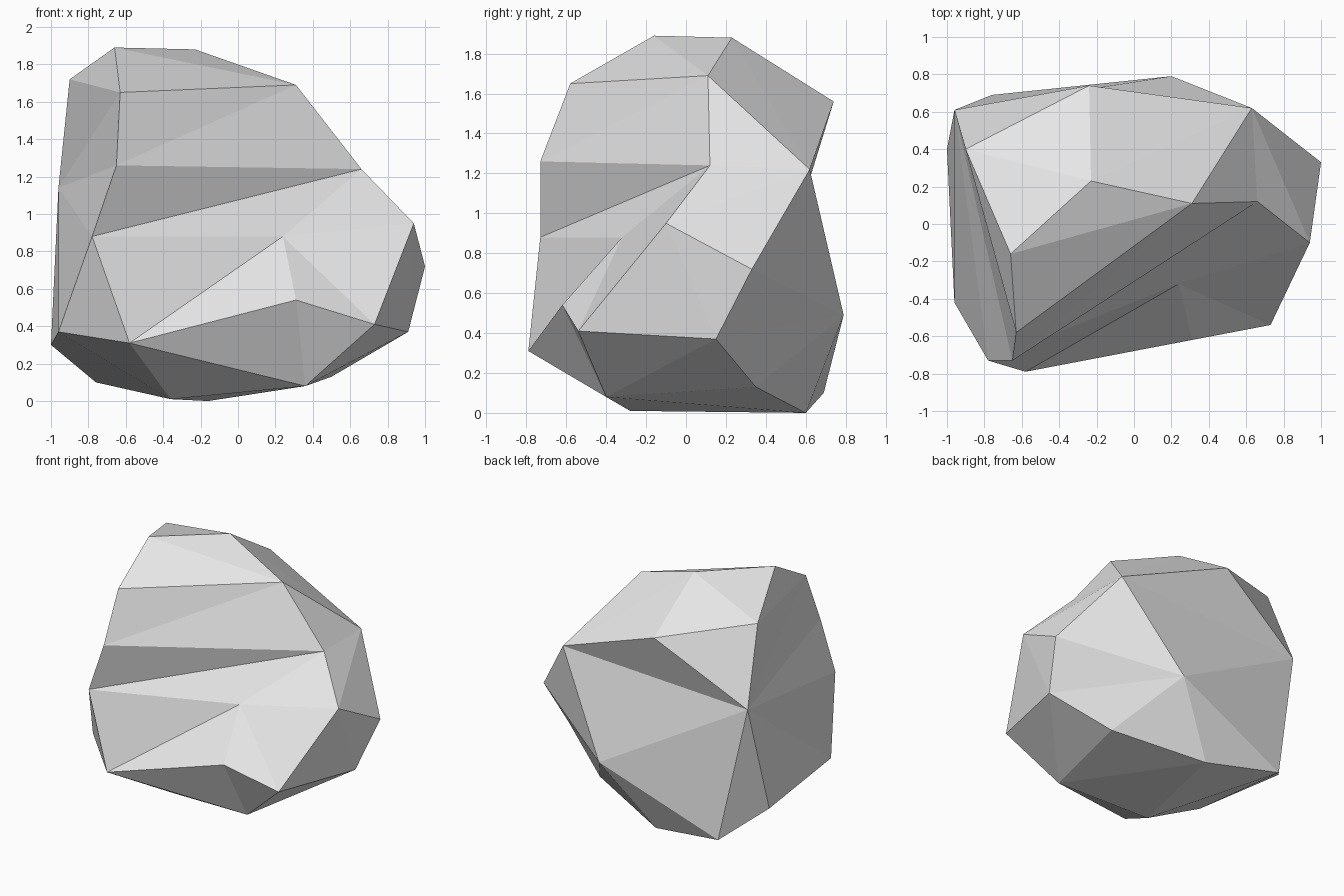
import bpy
import bmesh

# Remove the default cube only
default_cube = bpy.data.objects.get("Cube")
if default_cube:
    bpy.data.objects.remove(default_cube, do_unlink=True)


def make_material(name, colour):
    material = bpy.data.materials.new(name)
    material.use_nodes = True
    material.diffuse_color = colour
    shader = material.node_tree.nodes["Principled BSDF"]
    shader.inputs["Base Color"].default_value = colour
    shader.inputs["Roughness"].default_value = 0.9
    return material


# Corner points of the boulder, grouped by where they sit
crown = {
    "A": (-.66, -.16, 1.89), "B": (-.23, .23, 1.88), "C": (.31, .11, 1.69),
    "D": (-.63, -.58, 1.65), "E": (-.9, .4, 1.72), "X": (-.24, .74, 1.56),
}
waist = {
    "F": (-.65, -.73, 1.26), "G": (.66, .12, 1.24), "H": (-.78, -.73, .88),
    "I": (.94, -.1, .95), "J": (1, .33, .72), "K": (.24, -.32, .88),
    "V": (-.96, .61, 1.14), "W": (.63, .62, 1.22), "Y": (.2, .79, .49),
}
foot = {
    "L": (-.58, -.79, .31), "M": (.31, -.62, .54), "N": (.73, -.54, .41),
    "O": (.91, .15, .37), "P": (.36, -.4, .08), "Q": (-.36, -.28, .01),
    "R": (-.16, .6, 0), "S": (-.76, .69, .1), "T": (-1, .4, .3),
    "U": (-.96, -.42, .37), "Z": (.5, .35, .13),
}

bm = bmesh.new()
corner = {}
for group in (crown, waist, foot):
    for name, position in group.items():
        corner[name] = bm.verts.new(position)


def fan(hub, rim):
    """Facets spreading from one corner to a chain of neighbours."""
    for first, second in zip(rim, rim[1:]):
        bm.faces.new((corner[hub], corner[first], corner[second]))


# Crown facets
fan("B", "CAEXWC")
fan("C", "ADFGW")
fan("A", "DE")

# Front facets around the hollow, and the overhang above it
fan("K", "HGINMLH")
fan("F", "GH")

# Side and back facets
fan("W", "GIJ")
fan("O", "NIJ")
fan("V", "WXEDFHUTS")
fan("Y", "WVSRZOJW")

# Underside facets
fan("P", "LMNOZRQL")
fan("Q", "LUSR")
fan("U", "HL")
fan("U", "ST")

bmesh.ops.recalc_face_normals(bm, faces=bm.faces)

# Finished boulder with flat facets
mesh = bpy.data.meshes.new("boulder")
bm.to_mesh(mesh)
bm.free()
mesh.materials.append(make_material("pale grey stone", (0.8, 0.8, 0.8, 1)))
boulder = bpy.data.objects.new("boulder", mesh)
bpy.context.collection.objects.link(boulder)
